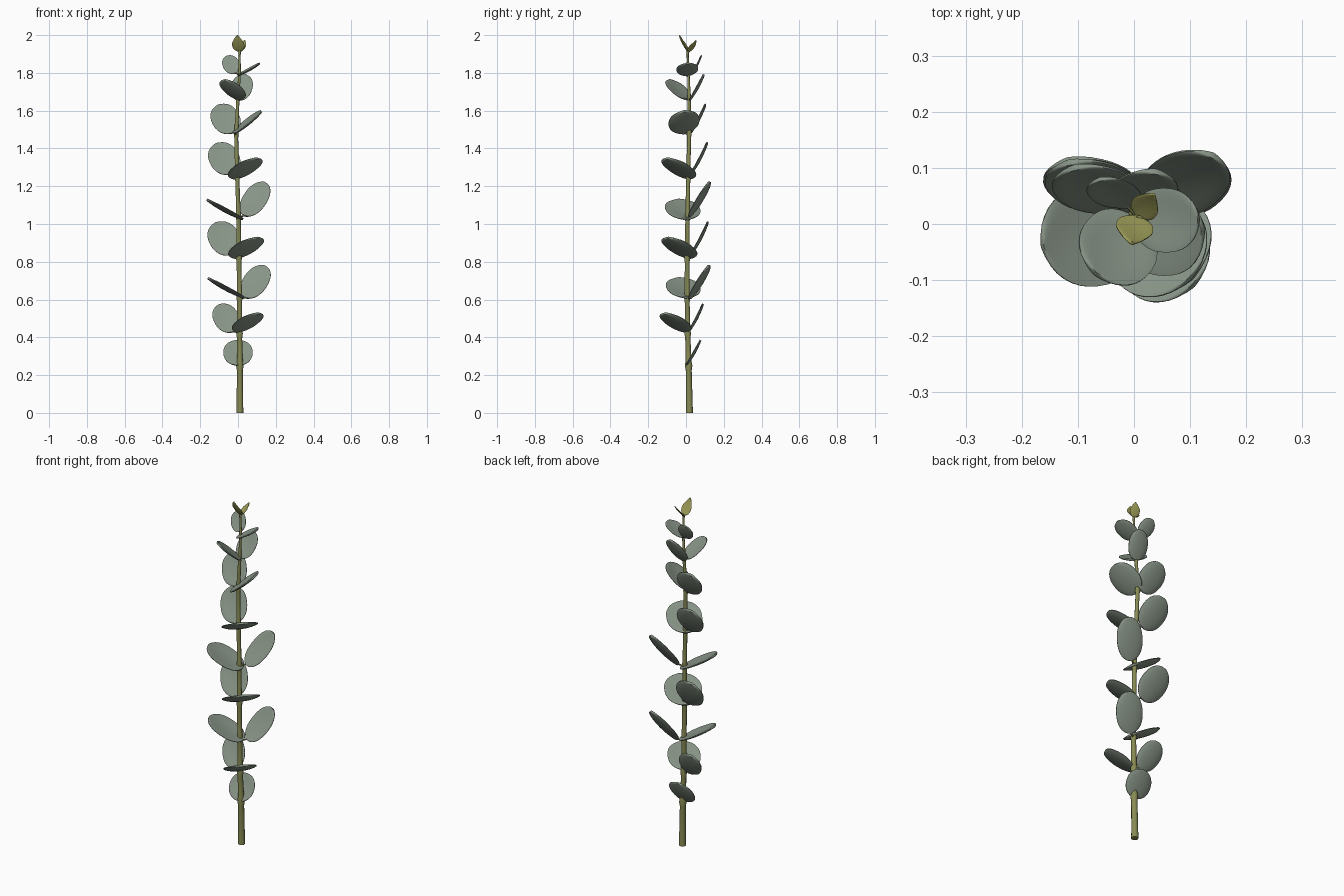
import bpy, bmesh, math
from mathutils import Vector

if "Cube" in bpy.data.objects:
    bpy.data.objects.remove(bpy.data.objects["Cube"])


def material(name, rgb):
    m = bpy.data.materials.new(name)
    m.diffuse_color = (*rgb, 1)
    m.use_nodes = True
    m.node_tree.nodes["Principled BSDF"].inputs["Base Color"].default_value = m.diffuse_color
    return m


LEAF = material("grey_green", (0.245, 0.295, 0.24))
STEM = material("olive_stem", (0.25, 0.26, 0.09))
BUD = material("yellow_green", (0.34, 0.34, 0.10))


def finish(name, bm, mat):
    bmesh.ops.recalc_face_normals(bm, faces=bm.faces)
    me = bpy.data.meshes.new(name)
    bm.to_mesh(me)
    bm.free()
    me.materials.append(mat)
    for p in me.polygons:
        p.use_smooth = True
    ob = bpy.data.objects.new(name, me)
    bpy.context.collection.objects.link(ob)
    bpy.context.view_layer.objects.active = ob
    ob.select_set(True)
    bpy.ops.object.shade_smooth_by_angle(angle=math.radians(50))
    ob.select_set(False)
    return ob


def tube(name, points, radii, mat, sides=12):
    """Capped tube through points with a radius at each point."""
    bm = bmesh.new()
    rings = []
    for i, p in enumerate(points):
        t = (points[min(i + 1, len(points) - 1)] - points[max(i - 1, 0)]).normalized()
        if i == 0 and t.z > 0.95:
            t = Vector((0, 0, 1))
        u = t.cross(Vector((0.3, 1, 0.1))).normalized()
        v = t.cross(u)
        rings.append([bm.verts.new(p + radii[i] * (u * math.cos(a) + v * math.sin(a)))
                      for a in (2 * math.pi * k / sides for k in range(sides))])
    for r0, r1 in zip(rings, rings[1:]):
        for k in range(sides):
            j = (k + 1) % sides
            bm.faces.new((r0[k], r0[j], r1[j], r1[k]))
    bm.faces.new(rings[0])
    bm.faces.new(rings[-1])
    return finish(name, bm, mat)


# Stem centre line: (z, x, y, radius)
PATH = [(0, .010, .018, .019), (.04, .010, .018, .018), (.25, .010, .014, .017),
        (.42, .008, .009, .015), (.61, .008, .006, .014), (.82, .005, .006, .0135),
        (1.04, .003, .008, .0125), (1.25, -.004, .012, .012), (1.48, -.010, .017, .011),
        (1.66, .000, .017, .009), (1.80, .008, .013, .007), (1.92, .009, .008, .006)]


def stem_at(z):
    for a, b in zip(PATH, PATH[1:]):
        if z <= b[0]:
            f = (z - a[0]) / (b[0] - a[0])
            return Vector((a[1] + f * (b[1] - a[1]), a[2] + f * (b[2] - a[2]), z))
    return Vector((PATH[-1][1], PATH[-1][2], PATH[-1][0]))


# Stem with slightly swollen nodes
pts, rad = [], []
for i, (z, x, y, r) in enumerate(PATH):
    if i < 2:
        pts.append(Vector((x, y, z)))
        rad.append(r)
        continue
    for dz, k in ((-.025, .95), (0, 1.2), (.025, .95)):
        if z + dz <= 1.93:
            pts.append(stem_at(z + dz))
            rad.append(r * k)
tube("stem", pts, rad, STEM)


def leaf(name, centre, d, n, length, width, mat, pointed=False):
    """Rounded cupped blade along d, facing n, with a short stalk to the stem."""
    c, d, n = Vector(centre), Vector(d).normalized(), Vector(n)
    n = (n - d * n.dot(d)).normalized()
    w = d.cross(n)
    rows, cols, thick = 18, 10, min(.012, length * .07)
    bm = bmesh.new()
    sheets = []
    for side in (1, -1):
        grid = []
        for i in range(rows + 1):
            s = -math.cos(math.pi * (i * .96 + rows * .02) / rows)
            half = width / 2 * (1 - abs(s) ** 2.3) ** .5
            if pointed:
                half *= 1.0 - .45 * max(s, 0) - .15 * s
            row = []
            for j in range(cols + 1):
                v = -math.cos(math.pi * j / cols)
                cup = .06 * width * v * v * (half * 2 / width) ** 2 - .04 * length * (1 - s * s)
                edge = max(.25, (1 - v ** 4) ** .5)
                p = c + d * (s * length / 2) + w * (v * half) + n * (cup + .012 * length + side * thick / 2 * edge)
                row.append(bm.verts.new(p))
            grid.append(row)
        for i in range(rows):
            for j in range(cols):
                bm.faces.new((grid[i][j], grid[i + 1][j], grid[i + 1][j + 1], grid[i][j + 1]))
        sheets.append(grid)
    # Close the rim between upper and lower skins
    rims = [[g[i][0] for i in range(rows + 1)] + g[rows][1:] +
            [g[i][cols] for i in range(rows - 1, -1, -1)] + g[0][cols - 1:0:-1] for g in sheets]
    m = len(rims[0])
    for k in range(m):
        q = (k + 1) % m
        bm.faces.new((rims[0][k], rims[0][q], rims[1][q], rims[1][k]))
    finish(name, bm, mat)
    # Stalk
    base = c - d * (length * .46)
    tube(name + "_stalk", [stem_at(base.z - .012), base, base + d * length * .12],
         [.005, .004, .002], STEM if mat is LEAF else mat, 6)


# Blade directions and facings for each side of the stem
POSE = {"back_left": ((-.42, .42, .80), (0, -.88, .47)),
        "front_right": ((.6, -.6, .54), (-.38, .38, .84)),
        "back_right": ((.45, .44, .78), (-.24, -.83, .5)),
        "left": ((-.86, -.2, .47), (.47, .07, .88)),
        "right": ((.78, 0, .62), (-.6, -.17, .79)),
        "low_right": ((.86, 0, .47), (-.45, -.08, .88)),
        "front_left": ((-.5, -.58, .64), (.42, .48, .77)),
        "back": ((0, .49, .87), (0, -.87, .49)),
        "back_upper": ((.25, .46, .84), (-.05, -.87, .49))}

# Leaves from bottom to top: side, centre, length, width
LEAVES = [("back", (0, .04, .317), .155, .155),
          ("back_left", (-.062, .052, .50), .18, .135),
          ("front_right", (.053, -.057, .477), .18, .175),
          ("back_right", (.092, .074, .692), .22, .145),
          ("left", (-.065, -.015, .66), .22, .18),
          ("back_left", (-.073, .072, .922), .21, .165),
          ("front_right", (.045, -.037, .872), .20, .20),
          ("back_right", (.09, .074, 1.13), .23, .14),
          ("left", (-.07, -.018, 1.075), .22, .185),
          ("back_left", (-.073, .070, 1.345), .20, .16),
          ("front_right", (.040, -.04, 1.292), .20, .19),
          ("back_left", (-.066, .064, 1.555), .185, .15),
          ("right", (.05, -.01, 1.537), .19, .165),
          ("front_left", (-.03, -.043, 1.71), .16, .145),
          ("back_upper", (.019, .058, 1.722), .16, .115),
          ("back_left", (-.036, .057, 1.843), .115, .09),
          ("low_right", (.057, .007, 1.817), .135, .115)]
for i, (side, c, length, width) in enumerate(LEAVES):
    leaf(f"leaf_{i + 1}_{side}", c, *POSE[side], length, width, LEAF)

# Young yellow-green leaves at the tip
leaf("tip_leaf_front", (0, -.012, 1.956), (-.08, -.48, .87), (.2, .85, .5), .098, .066, BUD, True)
leaf("tip_leaf_back", (.022, .034, 1.942), (.35, .5, .78), (-.45, -.6, .65), .078, .05, BUD, True)
